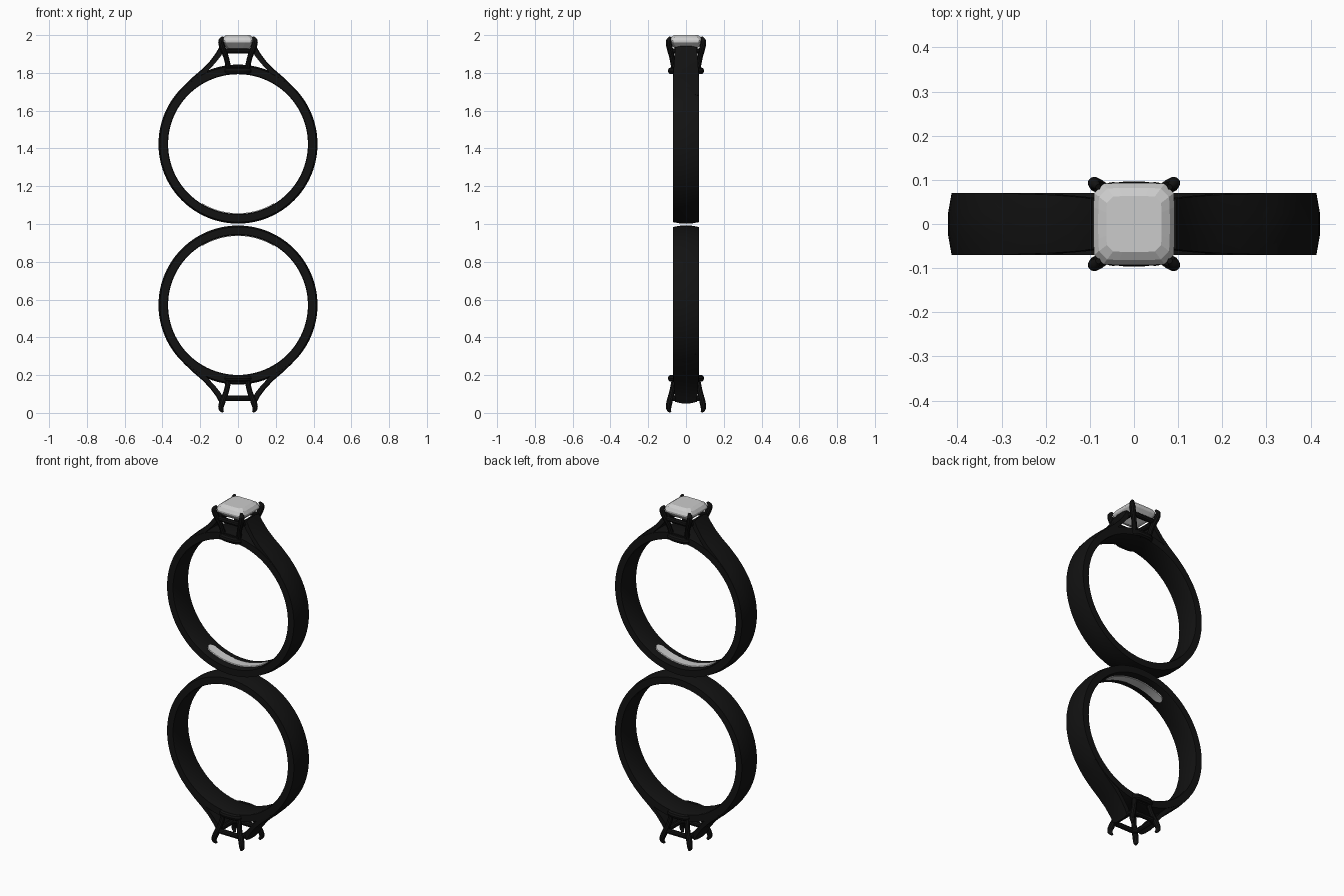
import bpy, bmesh, math
from mathutils import Matrix

if "Cube" in bpy.data.objects:
    bpy.data.objects.remove(bpy.data.objects["Cube"])

CZ = 1.423            # centre height of the upper ring
MIRROR = 1.994        # lower z = MIRROR - upper z
black = bpy.data.materials.new("black_metal")
black.diffuse_color = (0.006, 0.006, 0.006, 1)
black.use_nodes = True
black.node_tree.nodes["Principled BSDF"].inputs["Base Color"].default_value = black.diffuse_color


def finish(name, bm, mat=None, smooth=True):
    bmesh.ops.recalc_face_normals(bm, faces=bm.faces)
    me = bpy.data.meshes.new(name)
    bm.to_mesh(me)
    bm.free()
    ob = bpy.data.objects.new(name, me)
    bpy.context.collection.objects.link(ob)
    if mat:
        me.materials.append(mat)
    if smooth:
        bpy.ops.object.select_all(action='DESELECT')
        ob.select_set(True)
        bpy.context.view_layer.objects.active = ob
        bpy.ops.object.shade_smooth_by_angle(angle=math.radians(35))
    return ob


def loft(bm, sections, closed=False):
    """Skin a list of closed cross-sections, capping open ends."""
    rings = [[bm.verts.new(p) for p in s] for s in sections]
    n = len(rings[0])
    for i in range(len(rings) if closed else len(rings) - 1):
        a, b = rings[i], rings[(i + 1) % len(rings)]
        for j in range(n):
            k = (j + 1) % n
            bm.faces.new((a[j], a[k], b[k], b[j]))
    if not closed:
        bm.faces.new(rings[0])
        bm.faces.new(rings[-1])


def arc_sections(profile, a0, a1, n):
    """Sweep (radius, y) profile round the ring centre; angle 0 points up."""
    out = []
    for i in range(n):
        a = a0 + (a1 - a0) * i / (n - 1)
        prof = profile(i / (n - 1)) if callable(profile) else profile
        out.append([(r * math.sin(a), y, CZ + r * math.cos(a)) for r, y in prof])
    return out


def tube(name, pts, radius, radii=None, closed=False):
    cu = bpy.data.curves.new(name, 'CURVE')
    cu.dimensions = '3D'
    cu.bevel_depth = radius
    cu.bevel_resolution = 3
    cu.use_fill_caps = True
    cu.resolution_u = 5
    sp = cu.splines.new('BEZIER')
    sp.bezier_points.add(len(pts) - 1)
    sp.use_cyclic_u = closed
    for i, (bp, p) in enumerate(zip(sp.bezier_points, pts)):
        bp.co = p
        bp.handle_left_type = bp.handle_right_type = 'AUTO'
        bp.radius = radii[i] if radii else 1
    ob = bpy.data.objects.new(name + "_path", cu)
    bpy.context.collection.objects.link(ob)
    me = ob.to_mesh()
    bm = bmesh.new()
    bm.from_mesh(me)
    ob.to_mesh_clear()
    bpy.data.objects.remove(ob)
    return finish(name, bm, black)


def cushion(hx, hy, n, power):
    """Rounded square outline."""
    pts = []
    for i in range(n):
        a = 2 * math.pi * (i + 0.5) / n
        c, s = math.cos(a), math.sin(a)
        k = (abs(c) ** power + abs(s) ** power) ** (-1 / power)
        pts.append((hx * k * c, hy * k * s))
    return pts


parts = []

# Band: flat inside, slightly crowned outside
band = [(0.374, -0.07), (0.37, -0.062), (0.37, 0.062), (0.374, 0.07),
        (0.413, 0.07), (0.421, 0.025), (0.421, -0.025), (0.413, -0.07)]
bm = bmesh.new()
loft(bm, arc_sections(band, 0, 2 * math.pi * 95 / 96, 96), closed=True)
parts.append(finish("band", bm, black))

# Shoulders rising from the band to the head: outer x,z  inner x,z  half width
rows = [(0.325, 1.685, 0.290, 1.680, 0.069), (0.285, 1.731, 0.25, 1.71, 0.069),
        (0.24, 1.774, 0.205, 1.755, 0.068), (0.19, 1.817, 0.155, 1.815, 0.066),
        (0.148, 1.860, 0.122, 1.850, 0.063), (0.115, 1.905, 0.09, 1.890, 0.06),
        (0.096, 1.940, 0.072, 1.928, 0.057)]
for side, tag in ((-1, "left"), (1, "right")):
    bm = bmesh.new()
    loft(bm, [[(side * ox, -w, oz - .004), (side * ox, -w * .4, oz + .003),
               (side * ox, w * .4, oz + .003), (side * ox, w, oz - .004),
               (side * ix, w, iz), (side * ix, -w, iz)]
              for ox, oz, ix, iz, w in rows])
    parts.append(finish(tag + "_shoulder", bm, black))

# Four claws
for sx in (-1, 1):
    for sy in (-1, 1):
        path = [(0.048, 0.06, 1.81), (0.062, 0.074, 1.88), (0.084, 0.088, 1.94),
                (0.09, 0.092, 1.97), (0.081, 0.084, 1.989)]
        parts.append(tube("claw", [(sx * x, sy * y, z) for x, y, z in path],
                          0.015, [0.95, 0.95, 1.1, 0.95, 0.45]))

# Basket rail under the stone and collar at the base of the head
parts.append(tube("basket_rail", [(x, y, 1.916) for x, y in cushion(.077, .079, 24, 7)],
                  0.015, closed=True))
parts.append(tube("base_collar", [(x, y, 1.811) for x, y in cushion(.062, .077, 24, 4)],
                  0.019, closed=True))


# Inlaid bar inside the band, with rounded ends
def bar(t):
    e = min(t, 1 - t) / 0.08
    w = 0.032 * math.sqrt(max(0.03, 1 - (1 - min(e, 1)) ** 2))
    return [(0.372, -w), (0.366, -w * .85), (0.366, w * .85), (0.372, w)]


bm = bmesh.new()
h = math.radians(31)
loft(bm, arc_sections(bar, math.pi - h, math.pi + h, 41))
parts.append(finish("inlay_bar", bm))

# Lower ring: mirrored copy of the setting without a stone
flip = Matrix.Translation((0, 0, MIRROR)) @ Matrix.Diagonal((1, 1, -1, 1))
for ob in parts:
    me = ob.data.copy()
    me.transform(flip)
    me.flip_normals()
    low = bpy.data.objects.new("lower_" + ob.name, me)
    bpy.context.collection.objects.link(low)

# Faceted cushion stone in the upper ring only
bm = bmesh.new()
outline = cushion(0.092, 0.093, 24, 7)
loft(bm, [[(x * s, y * s, z) for x, y in outline] for z, s in
          ((1.903, 0.1), (1.93, 0.66), (1.958, 0.97), (1.963, 1.0), (1.971, 1.0),
           (1.988, 0.88), (2.0, 0.68))])
finish("cushion_stone", bm, smooth=False)
